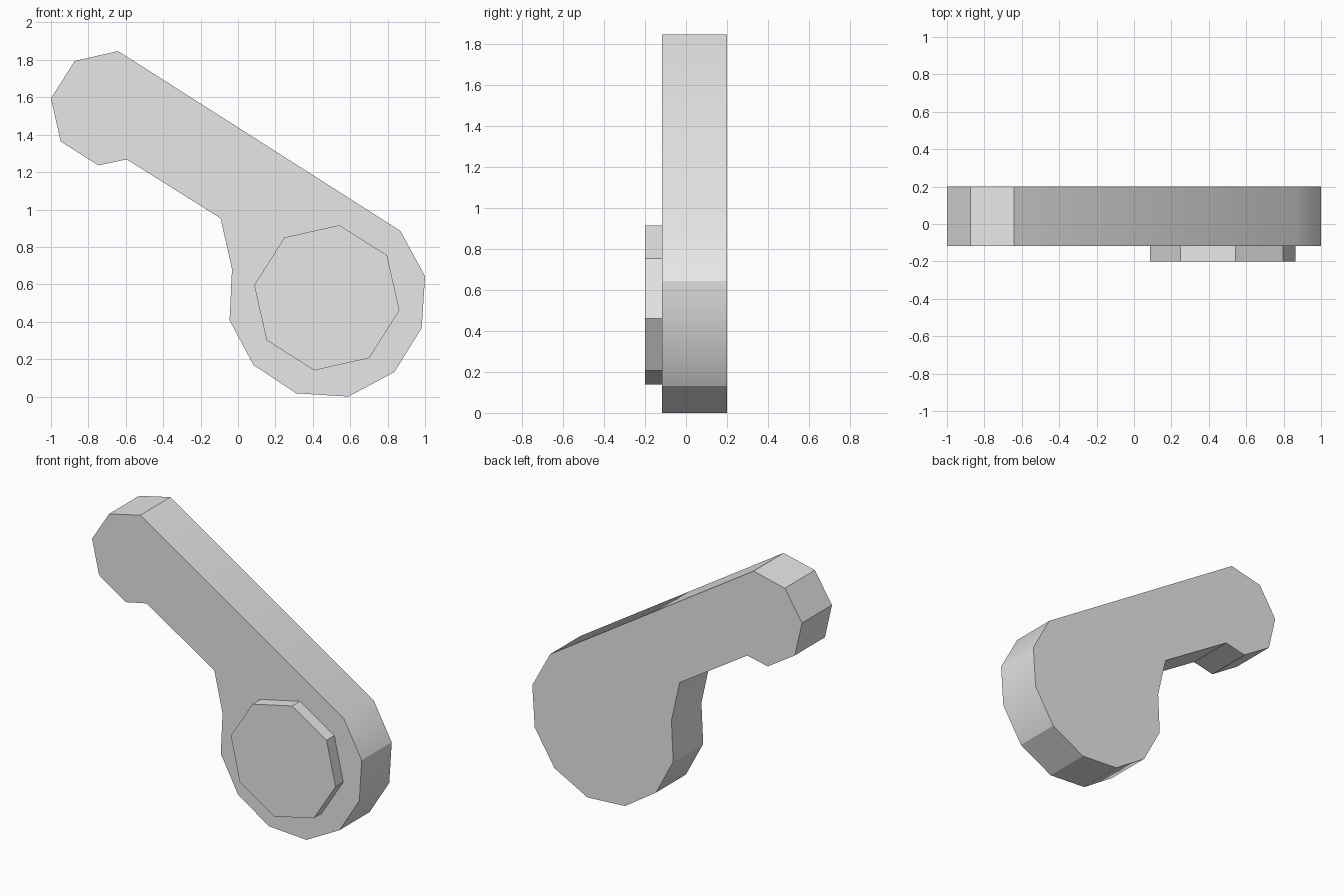
import bpy
import bmesh
import math

cube = bpy.data.objects.get("Cube")
if cube:
    bpy.data.objects.remove(cube, do_unlink=True)

# Single light grey material
grey = bpy.data.materials.new("light grey")
grey.use_nodes = True
grey.diffuse_color = (0.8, 0.8, 0.8, 1)
grey.node_tree.nodes["Principled BSDF"].inputs["Base Color"].default_value = (0.8, 0.8, 0.8, 1)


def extrude_profile(name, outline, front, back):
    """Make a prism from an x-z outline between two y depths."""
    bm = bmesh.new()
    face = bm.faces.new([bm.verts.new((x, front, z)) for x, z in outline])
    result = bmesh.ops.extrude_face_region(bm, geom=[face], use_keep_orig=True)
    moved = [v for v in result["geom"] if isinstance(v, bmesh.types.BMVert)]
    bmesh.ops.translate(bm, verts=moved, vec=(0, back - front, 0))
    bmesh.ops.recalc_face_normals(bm, faces=bm.faces)
    mesh = bpy.data.meshes.new(name)
    bm.to_mesh(mesh)
    bm.free()
    mesh.materials.append(grey)
    obj = bpy.data.objects.new(name, mesh)
    bpy.context.collection.objects.link(obj)
    return obj


# Lever arm: small rounded tip, straight shank and large round hub
tip = [(-0.595, 1.268), (-0.747, 1.236), (-0.948, 1.364),
       (-1.0, 1.594), (-0.873, 1.794), (-0.641, 1.847)]
hub = [(0.868, 0.886), (1.0, 0.643), (0.982, 0.366), (0.836, 0.131),
       (0.59, 0.0), (0.312, 0.017), (0.083, 0.168), (-0.045, 0.408),
       (-0.032, 0.681), (-0.093, 0.953)]
arm = extrude_profile("lever_arm", tip + hub, -0.118, 0.2)

# Octagonal boss on the front of the hub
boss_outline = []
for i in range(8):
    a = math.radians(80.2 + 45 * i)
    boss_outline.append((0.475 + 0.394 * math.cos(a), 0.528 + 0.394 * math.sin(a)))
extrude_profile("pivot_boss", boss_outline, -0.2, -0.118)

# Soften only the shallow bends of the arm
bpy.ops.object.select_all(action="DESELECT")
arm.select_set(True)
bpy.context.view_layer.objects.active = arm
bpy.ops.object.shade_smooth_by_angle(angle=math.radians(29.5))
